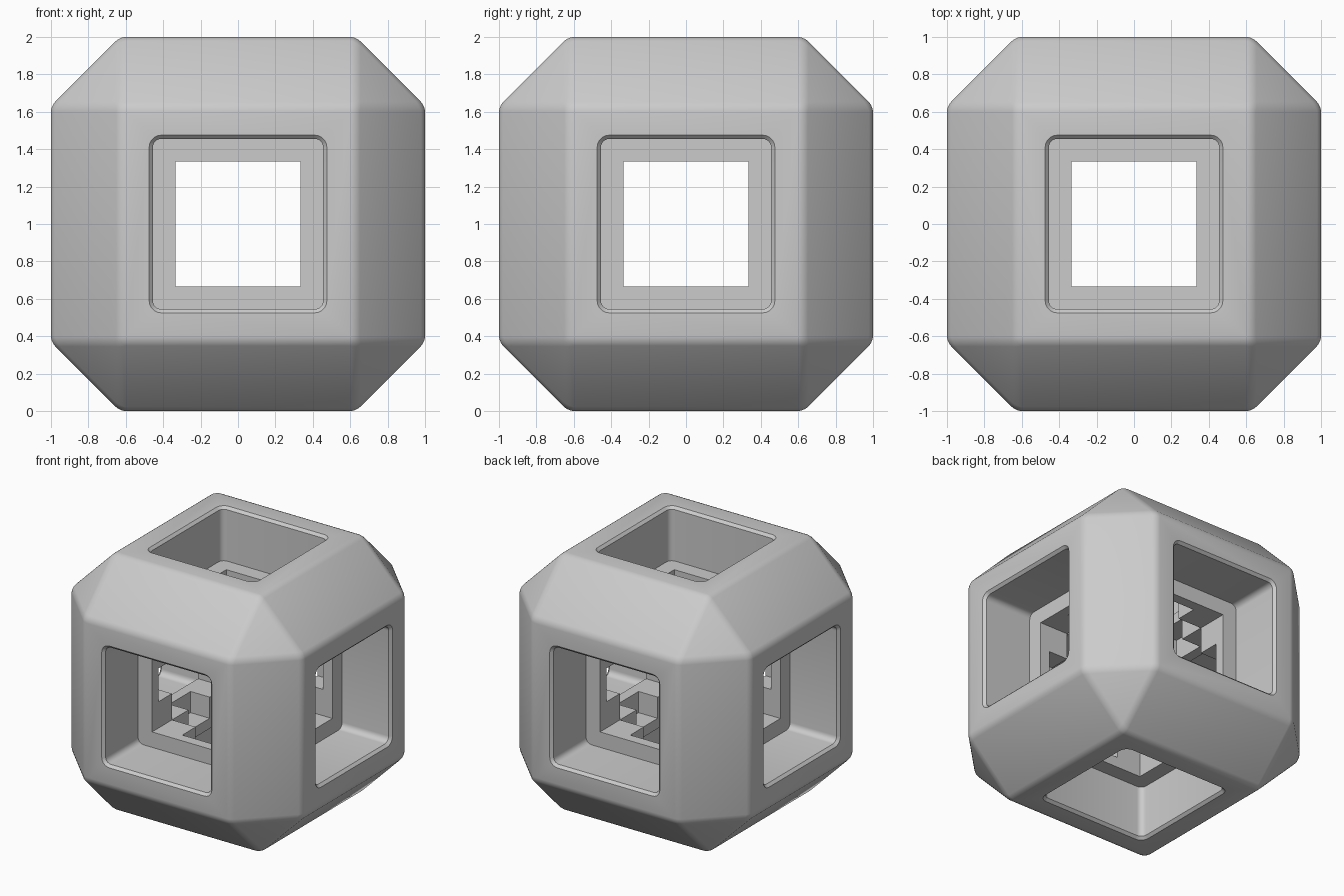
import bpy, bmesh, math
from math import pi, cos, sin
from mathutils import Matrix, Vector

if "Cube" in bpy.data.objects:
    bpy.data.objects.remove(bpy.data.objects["Cube"])

LIFT = Matrix.Translation((0, 0, 1))
CENTRE = Vector((0, 0, 1))
FLAT = 0.63      # half width of each main face
WINDOW = 0.455   # half width of the window pocket
FLOOR = 0.58     # distance of the pocket floor from the centre
HOLE = 0.335     # half width of the through hole


def finish(name, bm):
    bmesh.ops.recalc_face_normals(bm, faces=bm.faces)
    mesh = bpy.data.meshes.new(name)
    bm.to_mesh(mesh)
    bm.free()
    obj = bpy.data.objects.new(name, mesh)
    bpy.context.collection.objects.link(obj)
    return obj


def box(name, half):
    bm = bmesh.new()
    bmesh.ops.create_cube(bm, size=2)
    bmesh.ops.scale(bm, vec=half, verts=bm.verts)
    bmesh.ops.transform(bm, matrix=LIFT, verts=bm.verts)
    return finish(name, bm)


def rounded_square(bm, half, radius, z, steps=5):
    ring = []
    for corner in range(4):
        start = corner * pi / 2
        mid = start + pi / 4
        c = (half - radius) * math.sqrt(2)
        for i in range(steps + 1):
            a = start + i / steps * pi / 2
            ring.append(bm.verts.new((c * cos(mid) + radius * cos(a),
                                      c * sin(mid) + radius * sin(a), z)))
    return ring


def pocket(name, turn):
    # rounded square well with a small flare at the mouth
    bm = bmesh.new()
    levels = [(WINDOW, FLOOR), (WINDOW, 0.98), (0.475, 1.0), (0.475, 1.1)]
    rings = [rounded_square(bm, h, h - 0.41, z) for h, z in levels]
    for low, high in zip(rings, rings[1:]):
        for i in range(len(low)):
            j = (i + 1) % len(low)
            bm.faces.new((low[i], low[j], high[j], high[i]))
    bm.faces.new(rings[0])
    bm.faces.new(rings[-1])
    bmesh.ops.transform(bm, matrix=LIFT @ turn, verts=bm.verts)
    return finish(name, bm)


# Outer body: cube with wide chamfers and triangular corners
bm = bmesh.new()
signs = (-1, 1)
for axis in range(3):
    for sx in signs:
        for sy in signs:
            for sz in signs:
                size = [FLAT] * 3
                size[axis] = 1
                bm.verts.new((sx * size[0], sy * size[1], sz * size[2]))
bmesh.ops.convex_hull(bm, input=bm.verts)
bmesh.ops.dissolve_limit(bm, angle_limit=0.02, verts=bm.verts, edges=bm.edges)
bmesh.ops.bevel(bm, geom=bm.edges[:], offset=0.03, segments=3, profile=0.5,
                affect='EDGES')
bmesh.ops.transform(bm, matrix=LIFT, verts=bm.verts)
body = finish("hollow_cube_frame", bm)

# Cutters: six window pockets, three through holes, three strut notches
turns = [Matrix.Rotation(k * pi / 2, 4, 'X') for k in range(4)]
turns += [Matrix.Rotation(s * pi / 2, 4, 'Y') for s in signs]
cutters = [pocket("pocket_cutter", t) for t in turns]
for axis in range(3):
    hole = [HOLE] * 3
    hole[axis] = 0.8
    cutters.append(box("hole_cutter", hole))
    notch = [0.5] * 3
    notch[axis] = 0.13
    cutters.append(box("notch_cutter", notch))

for cutter in cutters:
    cutter.hide_render = True
    mod = body.modifiers.new("cut", 'BOOLEAN')
    mod.operation = 'DIFFERENCE'
    mod.solver = 'EXACT'
    mod.object = cutter
bpy.context.view_layer.update()
graph = bpy.context.evaluated_depsgraph_get()
body_mesh = bpy.data.meshes.new_from_object(body.evaluated_get(graph))
body.modifiers.clear()
body.data = body_mesh
for cutter in cutters:
    bpy.data.objects.remove(cutter)

# Single grey finish
grey = bpy.data.materials.new("plain_grey")
grey.use_nodes = True
colour = (0.6, 0.6, 0.6, 1)
grey.diffuse_color = colour
grey.node_tree.nodes["Principled BSDF"].inputs["Base Color"].default_value = colour
body.data.materials.clear()
body.data.materials.append(grey)

bpy.ops.object.select_all(action='DESELECT')
body.select_set(True)
bpy.context.view_layer.objects.active = body
bpy.ops.object.shade_smooth_by_angle(angle=math.radians(30))
